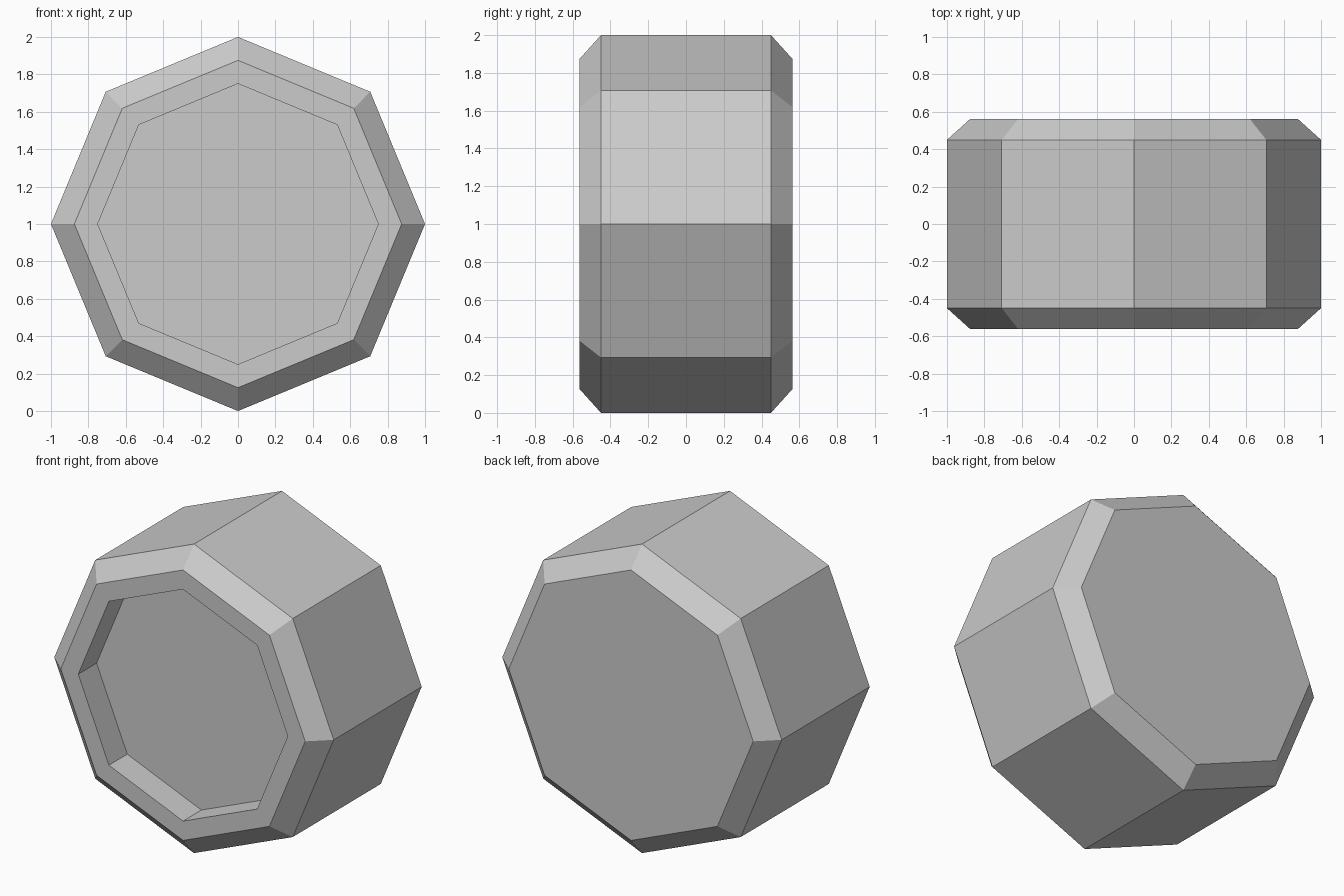
import bpy
import bmesh
from math import cos, sin, tau

SIDES = 8

# Remove the default cube
cube = bpy.data.objects.get("Cube")
if cube:
    bpy.data.objects.remove(cube, do_unlink=True)

# Single plain grey material
grey = bpy.data.materials.new("light_grey")
grey.use_nodes = True
colour = (0.6, 0.6, 0.6, 1)
grey.diffuse_color = colour
grey.node_tree.nodes["Principled BSDF"].inputs["Base Color"].default_value = colour

# Profile as (radius, y): recess floor, recess wall, front rim, chamfers, back
profile = [(0.75, -0.375), (0.75, -0.5625), (0.875, -0.5625),
           (1.0, -0.45), (1.0, 0.45), (0.875, 0.5625)]


def add_ring(bm, radius, y):
    """One octagon with a corner pointing straight up."""
    return [bm.verts.new((radius * cos(tau * i / SIDES), y,
                          1 + radius * sin(tau * i / SIDES)))
            for i in range(SIDES)]


# Octagonal drum: rings bridged by flat quads, closed by two octagon caps
bm = bmesh.new()
rings = [add_ring(bm, r, y) for r, y in profile]
for a, b in zip(rings, rings[1:]):
    for i in range(SIDES):
        j = (i + 1) % SIDES
        bm.faces.new((a[i], a[j], b[j], b[i]))
bm.faces.new(rings[0])
bm.faces.new(rings[-1])
bmesh.ops.recalc_face_normals(bm, faces=bm.faces)

mesh = bpy.data.meshes.new("octagonal_drum")
bm.to_mesh(mesh)
bm.free()
mesh.materials.append(grey)
drum = bpy.data.objects.new("octagonal_drum", mesh)
bpy.context.collection.objects.link(drum)
